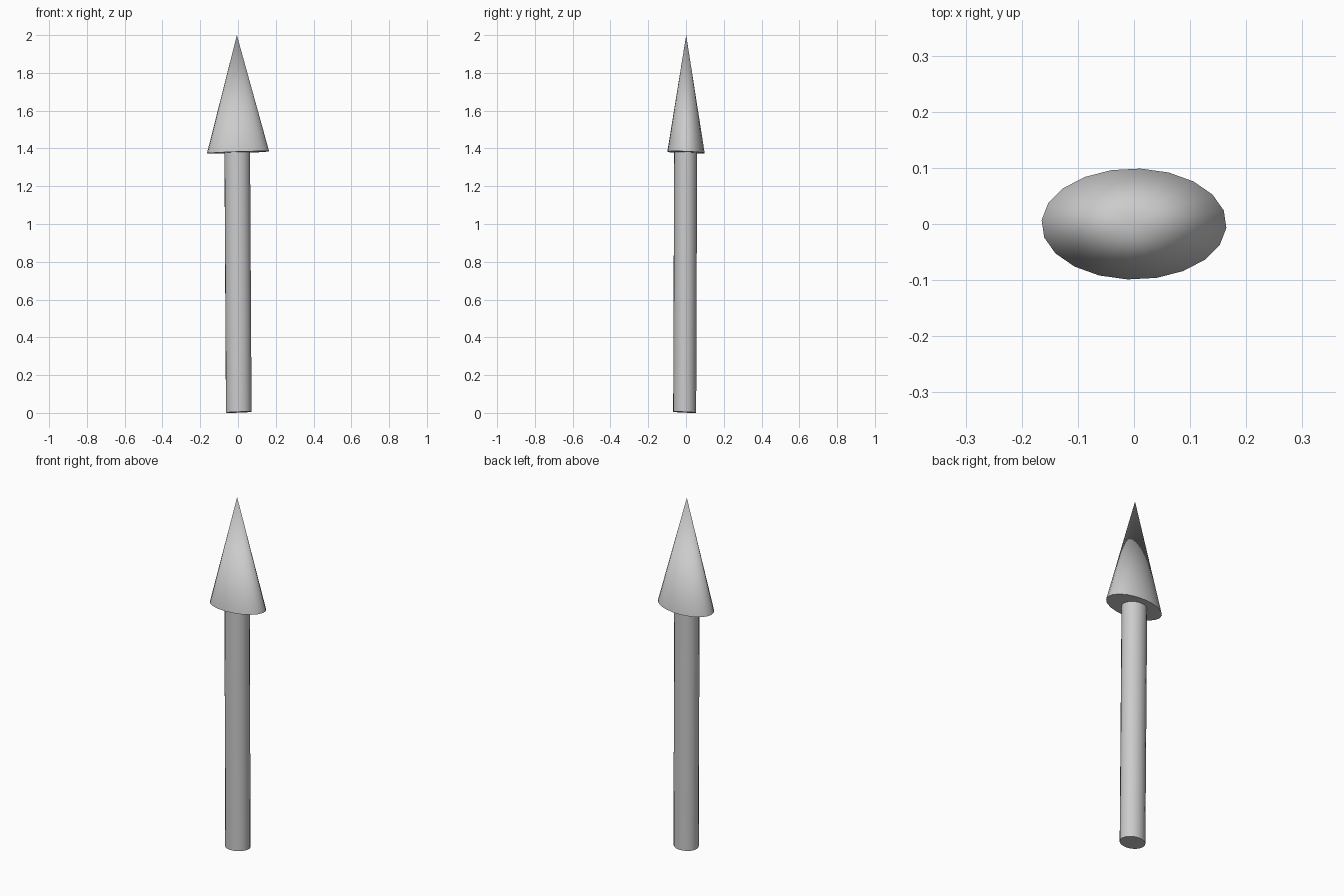
import bpy, bmesh
from math import radians
from mathutils import Matrix

if "Cube" in bpy.data.objects:
    bpy.data.objects.remove(bpy.data.objects["Cube"])

TILT_X, TILT_Y = 0.034, -0.04   # slight lean of the end faces


def tapered(name, base, top, rx, ry, top_scale):
    """Elliptical 20-sided cylinder or cone between two centre points."""
    bm = bmesh.new()
    bmesh.ops.create_cone(bm, cap_ends=True, segments=20, radius1=1,
                          radius2=top_scale, depth=1)
    bmesh.ops.rotate(bm, verts=bm.verts, matrix=Matrix.Rotation(radians(-4), 3, 'Z'))
    for v in bm.verts:
        c = top if v.co.z > 0 else base
        dx, dy = v.co.x * rx, v.co.y * ry
        v.co = (c[0] + dx, c[1] + dy, c[2] + TILT_X * dx + TILT_Y * dy)
    bmesh.ops.remove_doubles(bm, verts=bm.verts, dist=1e-5)
    mesh = bpy.data.meshes.new(name)
    bm.to_mesh(mesh)
    bm.free()
    obj = bpy.data.objects.new(name, mesh)
    bpy.context.collection.objects.link(obj)
    bpy.ops.object.select_all(action='DESELECT')
    obj.select_set(True)
    bpy.context.view_layer.objects.active = obj
    bpy.ops.object.shade_smooth_by_angle(angle=radians(40))
    return obj


# Round shaft, leaning very slightly
tapered("shaft", (0.004, -0.007, 0.0035), (-0.004, -0.002, 1.382), 0.068, 0.061, 1)

# Flattened pointed head
tapered("arrow_head", (0, 0, 1.379), (-0.006, 0.001, 2.0), 0.165, 0.099, 0)
